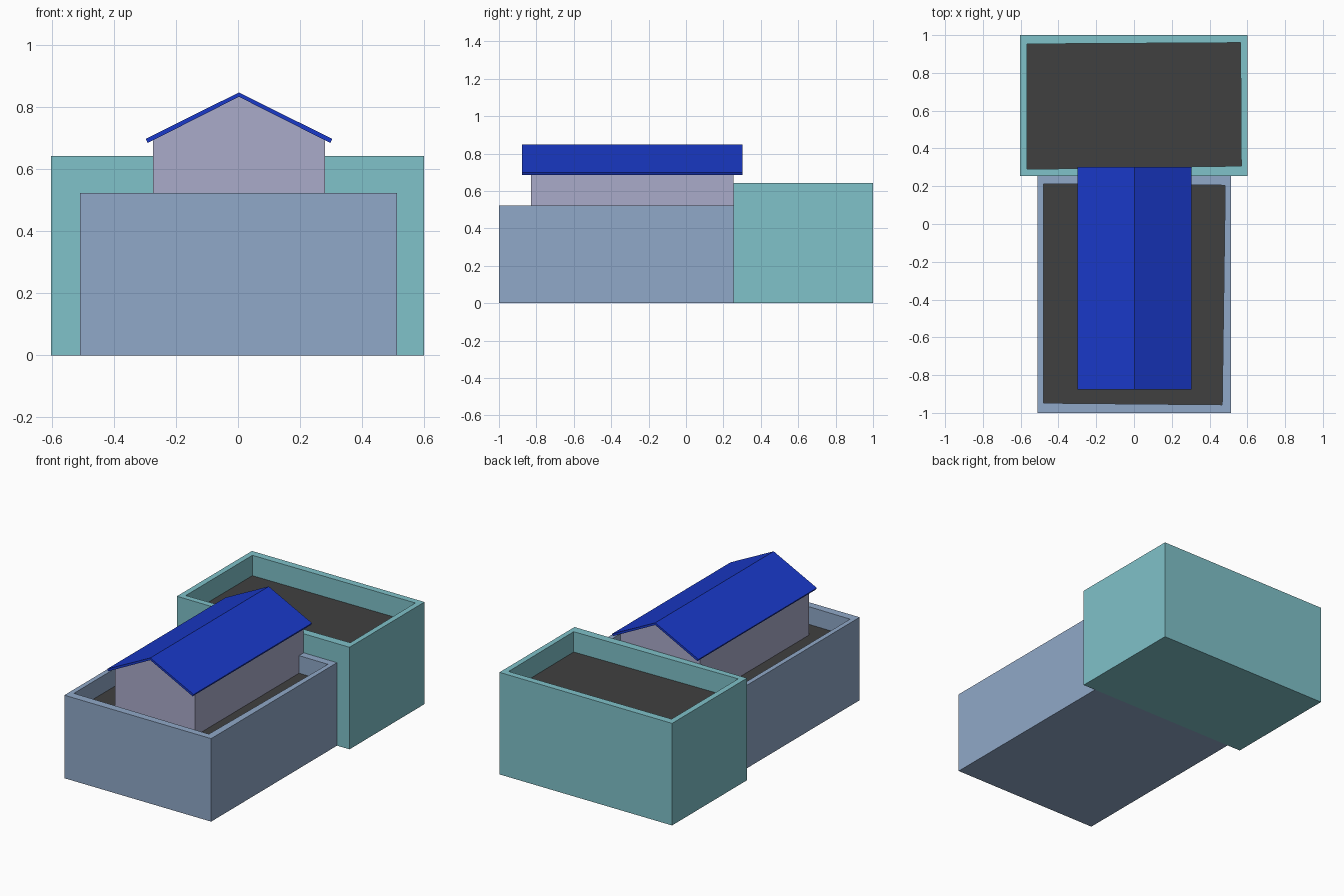
import bpy, bmesh

if "Cube" in bpy.data.objects:
    bpy.data.objects.remove(bpy.data.objects["Cube"])


def material(name, srgb):
    m = bpy.data.materials.new(name)
    lin = [c / 12.92 if c <= 0.04045 else ((c + 0.055) / 1.055) ** 2.4 for c in srgb]
    m.diffuse_color = (*lin, 1)
    m.use_nodes = True
    m.node_tree.nodes["Principled BSDF"].inputs["Base Color"].default_value = m.diffuse_color
    return m


def add_object(name, bm, mats):
    bmesh.ops.recalc_face_normals(bm, faces=bm.faces)
    me = bpy.data.meshes.new(name)
    bm.to_mesh(me)
    bm.free()
    for m in mats:
        me.materials.append(m)
    ob = bpy.data.objects.new(name, me)
    bpy.context.collection.objects.link(ob)
    return ob


def ring(bm, pts, z):
    return [bm.verts.new((x, y, z)) for x, y in pts]


def flat_roof_block(name, outer, inner, height, deck, mats):
    """Box with a parapet rim around a sunken dark roof deck."""
    bm = bmesh.new()
    loops = [ring(bm, outer, 0), ring(bm, outer, height),
             ring(bm, inner, height), ring(bm, inner, deck)]
    bm.faces.new(loops[0])
    for a, b in zip(loops, loops[1:]):
        for i in range(4):
            j = (i + 1) % 4
            bm.faces.new((a[i], a[j], b[j], b[i]))
    bm.faces.new(loops[-1]).material_index = 1
    return add_object(name, bm, mats)


def extrude_profile(name, pts, y0, y1, mat):
    """Extrude an x-z profile along y."""
    bm = bmesh.new()
    a = [bm.verts.new((x, y0, z)) for x, z in pts]
    b = [bm.verts.new((x, y1, z)) for x, z in pts]
    bm.faces.new(a)
    bm.faces.new(b)
    for i in range(len(pts)):
        j = (i + 1) % len(pts)
        bm.faces.new((a[i], a[j], b[j], b[i]))
    return add_object(name, bm, [mat])


def rect(x0, y0, x1, y1):
    return [(x0, y0), (x1, y0), (x1, y1), (x0, y1)]


teal = material("teal_wall", (0.50, 0.76, 0.79))
slate = material("slate_wall", (0.565, 0.66, 0.785))
lilac = material("lilac_wall", (0.665, 0.67, 0.79))
blue = material("blue_roof", (0.10, 0.225, 0.79))
dark = material("dark_deck", (0.25, 0.25, 0.25))

# Two flat-roofed blocks with slightly skewed inner edges
flat_roof_block("rear_block", rect(-0.603, 0.253, 0.6, 1.0),
                [(-0.567, 0.29), (0.568, 0.307), (0.564, 0.96), (-0.567, 0.953)],
                0.643, 0.515, [teal, dark])
flat_roof_block("front_block", rect(-0.51, -1.0, 0.513, 0.253),
                [(-0.48, -0.948), (0.467, -0.957), (0.483, 0.205), (-0.48, 0.212)],
                0.523, 0.412, [slate, dark])

# Gabled upper storey standing on the front deck
extrude_profile("upper_storey",
                [(-0.275, 0.412), (0.281, 0.412), (0.281, 0.697), (0.003, 0.835), (-0.275, 0.697)],
                -0.83, 0.253, lilac)

# Thin pitched roof overhanging the upper storey
extrude_profile("gable_roof",
                [(-0.298, 0.698), (-0.291, 0.685), (0.003, 0.834), (0.298, 0.685),
                 (0.304, 0.698), (0.003, 0.848)],
                -0.877, 0.302, blue)
